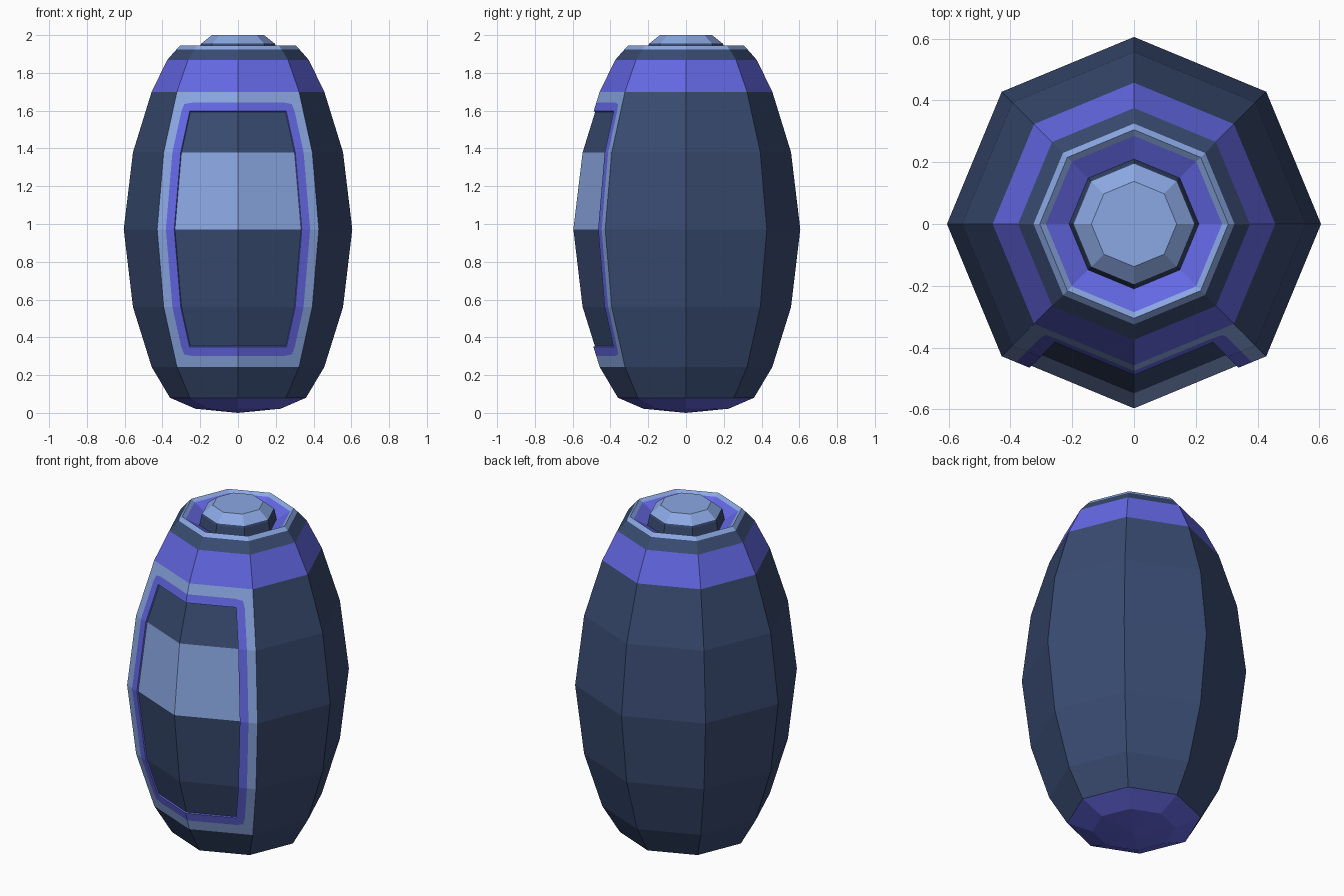
import bpy, bmesh, math

if "Cube" in bpy.data.objects:
    bpy.data.objects.remove(bpy.data.objects["Cube"])

def srgb(r, g, b):
    f = lambda c: (c / 12.92) if c <= 0.04045 else ((c + 0.055) / 1.055) ** 2.4
    return tuple(f(c / 255) for c in (r, g, b)) + (1.0,)

def mat(name, rgb):
    m = bpy.data.materials.new(name)
    m.diffuse_color = srgb(*rgb)
    m.use_nodes = True
    m.node_tree.nodes["Principled BSDF"].inputs["Base Color"].default_value = m.diffuse_color
    return m

MATS = [mat("dark slate blue", (57, 75, 113)),
        mat("violet blue", (100, 104, 228)),
        mat("light steel blue", (139, 168, 227))]
DARK, VIOLET, LIGHT = 0, 1, 2

def finish(bm, name):
    me = bpy.data.meshes.new(name)
    bm.to_mesh(me)
    bm.free()
    for m in MATS:
        me.materials.append(m)
    ob = bpy.data.objects.new(name, me)
    bpy.context.collection.objects.link(ob)
    return ob

def lathe(name, profile, colours, skip=lambda band, side: False):
    """Eight-sided turned shape; profile runs bottom to top, one colour per band."""
    bm = bmesh.new()
    rings = []
    for r, z in profile:
        if r == 0:
            rings.append([bm.verts.new((0, 0, z))] * 8)
        else:
            rings.append([bm.verts.new((r * math.cos(k * math.pi / 4),
                                        r * math.sin(k * math.pi / 4), z)) for k in range(8)])
    for i, col in enumerate(colours):
        a, b = rings[i], rings[i + 1]
        for k in range(8):
            if skip(i, k):
                continue
            n = (k + 1) % 8
            vs = list(dict.fromkeys((a[k], a[n], b[n], b[k])))
            bm.faces.new(vs).material_index = col
    return finish(bm, name)

# Barrel body; the two front sides are left open for the panel
BODY = [(0, 0.0), (0.225, 0.022), (0.36, 0.08), (0.457, 0.243), (0.556, 0.56),
        (0.605, 0.972), (0.556, 1.38), (0.457, 1.70), (0.375, 1.868), (0.325, 1.925)]
lathe("barrel_body", BODY,
      [VIOLET, VIOLET, DARK, DARK, DARK, DARK, DARK, VIOLET, DARK],
      skip=lambda band, side: 3 <= band <= 6 and side in (5, 6))

# Rim and sunken violet collar
lathe("top_rim", [(0.325, 1.925), (0.305, 1.946), (0.285, 1.93), (0.205, 1.885)],
      [LIGHT, LIGHT, VIOLET])

# Button on top
lathe("top_button", [(0.212, 1.875), (0.2, 1.945), (0.195, 1.955), (0.138, 2.0), (0, 2.0)],
      [DARK, DARK, LIGHT, LIGHT])

# Front panel: light frame, violet border, recessed screen with a light stripe
def radius(z):
    for (r0, z0), (r1, z1) in zip(BODY, BODY[1:]):
        if z0 <= z <= z1:
            return r0 + (r1 - r0) * (z - z0) / (z1 - z0)

C = math.sqrt(0.5)
ZS = [0.243, 0.302, 0.35, 0.56, 0.972, 1.38, 1.597, 1.642, 1.70]
BORDERS = [0, 0.046, 0.09]      # distance in from the panel sides
bm = bmesh.new()
grid = []
for j, z in enumerate(ZS):
    row = []
    for i in range(7):
        zz, d = z, BORDERS[min(i, 6 - i)] if i != 3 else 0
        if i in (1, 5) and j in (1, 7):         # soften the border corners
            d += 0.007
            zz += 0.007 if j == 1 else -0.007
        r = radius(zz)
        u = 0 if i == 3 else 1 - d / (r * C)
        x = u * r * C * (1 if i > 3 else -1)
        row.append(bm.verts.new((x, -r * (1 - u * (1 - C)), zz)))
    grid.append(row)
screen = []
for j in range(8):
    for i in range(6):
        f = bm.faces.new((grid[j][i], grid[j][i + 1], grid[j + 1][i + 1], grid[j + 1][i]))
        depth = min(i, 5 - i, j, 7 - j)
        f.material_index = (LIGHT, VIOLET, DARK)[min(depth, 2)]
        if depth >= 2:
            screen.append(f)
            if j == 4:
                f.material_index = LIGHT
bm.normal_update()
walls = bmesh.ops.inset_region(bm, faces=screen, thickness=0.001, depth=-0.008,
                               use_even_offset=True)["faces"]
for f in walls:
    f.material_index = VIOLET
finish(bm, "front_panel")
